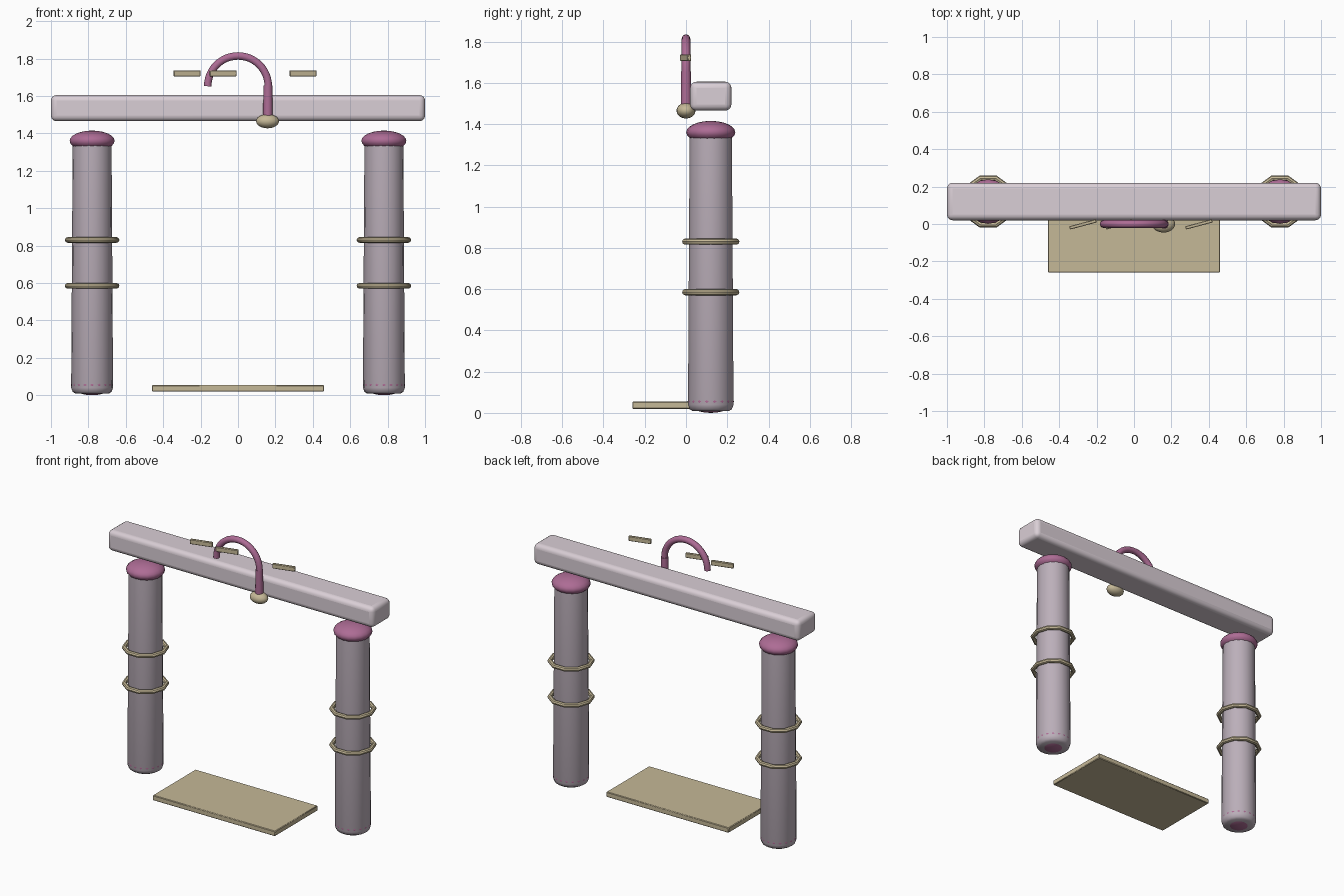
import bpy, bmesh, math
from mathutils import Matrix

if "Cube" in bpy.data.objects:
    bpy.data.objects.remove(bpy.data.objects["Cube"])


def material(name, rgb):
    m = bpy.data.materials.new(name)
    m.diffuse_color = (*rgb, 1)
    m.use_nodes = True
    m.node_tree.nodes["Principled BSDF"].inputs["Base Color"].default_value = m.diffuse_color
    return m


PALE = material("pale_mauve", (0.70, 0.62, 0.67))
STONE = material("grey_mauve", (0.50, 0.43, 0.49))
PINK = material("deep_pink", (0.42, 0.15, 0.30))
BRASS = material("brass", (0.56, 0.48, 0.31))


def finish(ob, name, mat):
    ob.name = name
    ob.data.materials.append(mat)
    bpy.ops.object.select_all(action='DESELECT')
    ob.select_set(True)
    bpy.context.view_layer.objects.active = ob
    bpy.ops.object.shade_smooth_by_angle(angle=math.radians(40))
    return ob


def box(name, center, size, mat, bevel=0, segments=1, turn=0):
    bpy.ops.mesh.primitive_cube_add(size=1, location=center, rotation=(0, 0, turn))
    ob = bpy.context.object
    ob.scale = size
    bpy.ops.object.transform_apply(location=False, rotation=False, scale=True)
    if bevel:
        m = ob.modifiers.new("bevel", 'BEVEL')
        m.width, m.segments = bevel, segments
    return finish(ob, name, mat)


def ellipsoid(name, center, radii, mat):
    bpy.ops.mesh.primitive_uv_sphere_add(segments=18, ring_count=12, radius=1, location=center)
    ob = bpy.context.object
    ob.scale = radii
    bpy.ops.object.transform_apply(location=False, rotation=False, scale=True)
    return finish(ob, name, mat)


def lathe(name, center, profile, sides, mat):
    bm = bmesh.new()
    vs = [bm.verts.new((r, 0, z)) for r, z in profile]
    es = [bm.edges.new(p) for p in zip(vs, vs[1:])]
    bmesh.ops.spin(bm, geom=vs + es, cent=(0, 0, 0), axis=(0, 0, 1),
                   angle=2 * math.pi, steps=sides)
    bmesh.ops.remove_doubles(bm, verts=bm.verts, dist=1e-4)
    bmesh.ops.recalc_face_normals(bm, faces=bm.faces)
    me = bpy.data.meshes.new(name)
    bm.to_mesh(me)
    bm.free()
    ob = bpy.data.objects.new(name, me)
    bpy.context.collection.objects.link(ob)
    ob.location = center
    return finish(ob, name, mat)


# Posts with cap, foot and two rings each
POST = [(0, 0.008), (0.088, 0.008), (0.104, 0.018), (0.112, 0.04), (0.104, 1.34), (0, 1.34)]
for side, sx in (("left", -0.78), ("right", 0.78)):
    lathe(side + "_post", (sx, 0.12, 0), POST, 18, STONE)
    ellipsoid(side + "_post_cap", (sx, 0.12, 1.36), (0.122, 0.119, 0.055), PINK)
    ellipsoid(side + "_post_foot", (sx, 0.12, 0.055), (0.112, 0.112, 0.055), PINK)
    for label, z in (("lower", 0.585), ("upper", 0.83)):
        bpy.ops.mesh.primitive_torus_add(location=(sx, 0.12, z), major_segments=10,
                                         minor_segments=8, major_radius=0.131,
                                         minor_radius=0.015)
        ob = finish(bpy.context.object, f"{side}_{label}_ring", BRASS)
        for p in ob.data.polygons:
            p.use_smooth = True

# Top beam and floor plate
box("beam", (0, 0.12, 1.535), (2, 0.2, 0.14), PALE, 0.03, 4)
box("floor_plate", (0, -0.03, 0.037), (0.92, 0.46, 0.035), BRASS, 0.004)

# Curved hook tube with its straight stem and knob
cu = bpy.data.curves.new("hook", 'CURVE')
cu.dimensions = '3D'
cu.bevel_depth, cu.bevel_resolution, cu.use_fill_caps = 0.021, 3, True
sp = cu.splines.new('POLY')
N = 24
sp.points.add(N)
for i, p in enumerate(sp.points):
    a = math.pi * (1 - i / N)
    p.co = (0.162 * math.cos(a), 0, 1.652 + 0.162 * math.sin(a), 1)
hook = bpy.data.objects.new("hook", cu)
bpy.context.collection.objects.link(hook)
bpy.ops.object.select_all(action='DESELECT')
hook.select_set(True)
bpy.context.view_layer.objects.active = hook
bpy.ops.object.convert(target='MESH')
finish(bpy.context.object, "hook", PINK)
lathe("hook_stem", (0.16, 0, 0), [(0, 1.47), (0.026, 1.47), (0.024, 1.655), (0, 1.655)], 14, PINK)
ellipsoid("hook_knob", (0.158, 0, 1.465), (0.062, 0.046, 0.038), BRASS)

# Three small slanted bars
for i, x in enumerate((-0.273, -0.08, 0.347)):
    box(f"small_bar_{i + 1}", (x, -0.002, 1.721), (0.147, 0.018, 0.032), BRASS, 0.003,
        turn=math.radians(15))
